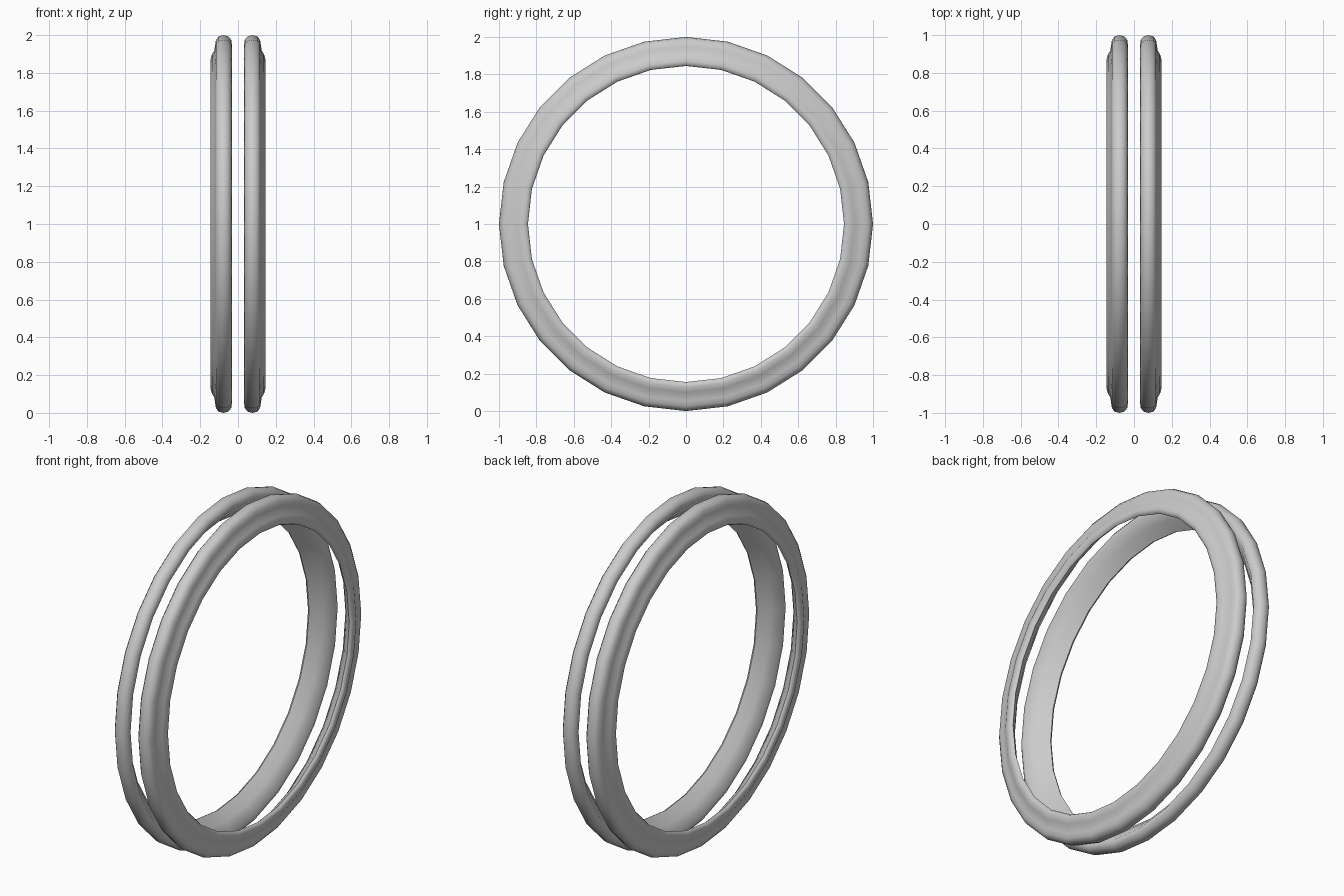
import bpy, bmesh
from math import sin, cos, pi, radians

if "Cube" in bpy.data.objects:
    bpy.data.objects.remove(bpy.data.objects["Cube"])

SEGMENTS = 28
CENTRE_Z = 1.0

# Ring cross-section as (x, radius): round outer bead, side flange, sloping inner face
profile = [
    (0.032, 0.950), (0.036, 0.975), (0.052, 0.994), (0.077, 1.000),
    (0.102, 0.994), (0.117, 0.975), (0.121, 0.948), (0.125, 0.920),
    (0.137, 0.900), (0.146, 0.872), (0.142, 0.852), (0.130, 0.845),
    (0.077, 0.895),
]


def make_ring(name, side):
    """Revolve the profile around the x axis; side is +1 or -1."""
    bm = bmesh.new()
    loops = []
    for i in range(SEGMENTS):
        a = 2 * pi * i / SEGMENTS
        loops.append([bm.verts.new((side * x, r * cos(a), CENTRE_Z + r * sin(a)))
                      for x, r in profile])
    n = len(profile)
    for i in range(SEGMENTS):
        a, b = loops[i], loops[(i + 1) % SEGMENTS]
        for j in range(n):
            k = (j + 1) % n
            bm.faces.new((a[j], a[k], b[k], b[j]))
    bmesh.ops.recalc_face_normals(bm, faces=bm.faces)
    mesh = bpy.data.meshes.new(name)
    bm.to_mesh(mesh)
    bm.free()
    ob = bpy.data.objects.new(name, mesh)
    bpy.context.collection.objects.link(ob)
    bpy.ops.object.select_all(action='DESELECT')
    ob.select_set(True)
    bpy.context.view_layer.objects.active = ob
    bpy.ops.object.shade_smooth_by_angle(angle=radians(60))
    return ob


# Mirrored pair of rings
make_ring("right_ring", 1)
make_ring("left_ring", -1)
